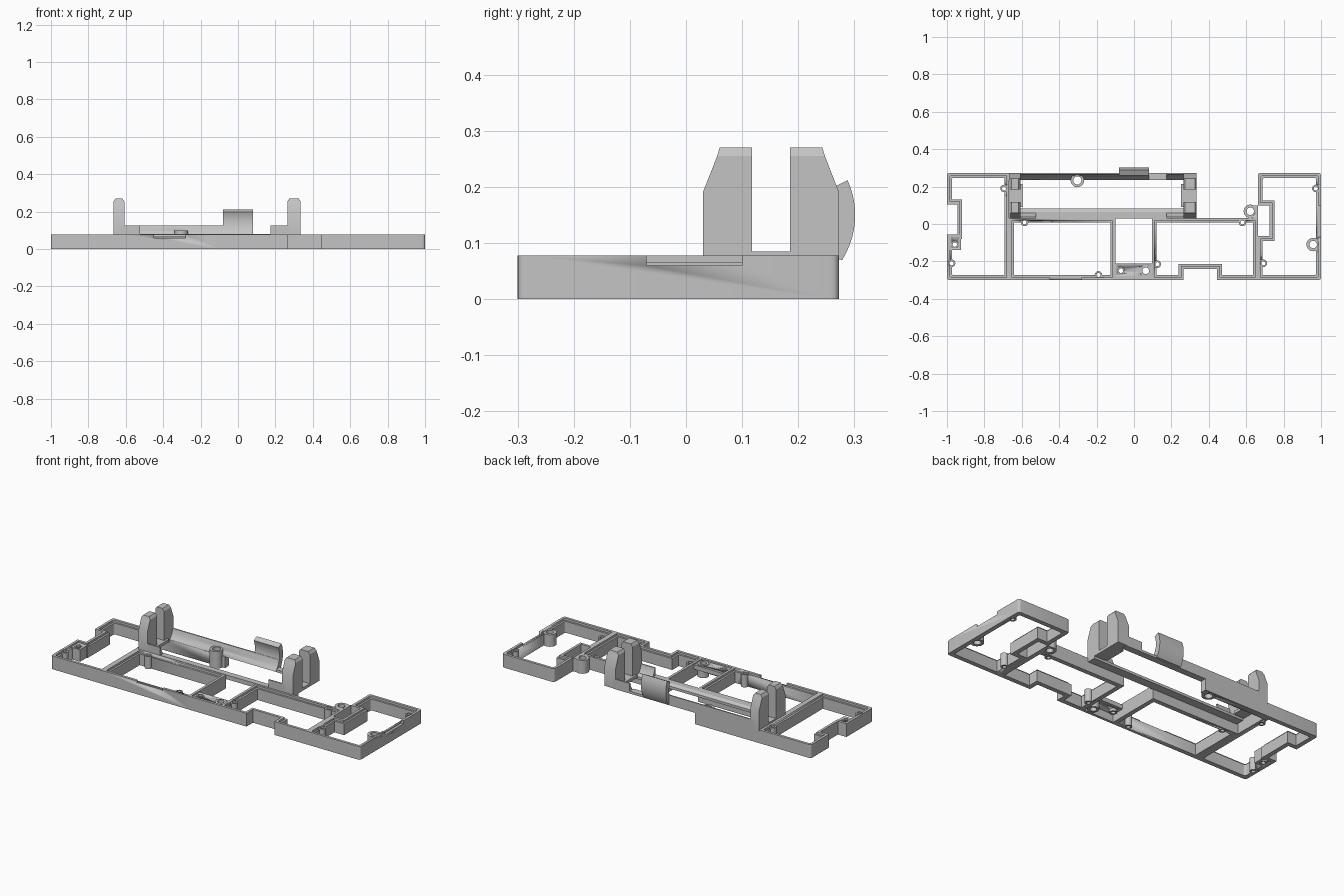
import bpy, bmesh, math
from mathutils import Vector

cube = bpy.data.objects.get("Cube")
if cube:
    bpy.data.objects.remove(cube)

grey = bpy.data.materials.new("light grey")
grey.use_nodes = True
COL = (0.55, 0.55, 0.55, 1)
grey.diffuse_color = COL
grey.node_tree.nodes["Principled BSDF"].inputs["Base Color"].default_value = COL

H, LEDGE = 0.078, 0.066      # rim height and inner ledge height


def finish(name, bm):
    bmesh.ops.recalc_face_normals(bm, faces=bm.faces)
    me = bpy.data.meshes.new(name)
    bm.to_mesh(me)
    bm.free()
    me.materials.append(grey)
    ob = bpy.data.objects.new(name, me)
    bpy.context.collection.objects.link(ob)
    bpy.ops.object.select_all(action='DESELECT')
    ob.select_set(True)
    bpy.context.view_layer.objects.active = ob
    bpy.ops.object.shade_smooth_by_angle(angle=math.radians(30))
    return ob


def loft(name, loops, closed=False):
    """Bridge equal-length loops; closed joins last to first, else caps the ends."""
    bm = bmesh.new()
    rows = [[bm.verts.new(p) for p in lp] for lp in loops]
    n = len(rows[0])
    for k in range(len(rows) if closed else len(rows) - 1):
        a, b = rows[k], rows[(k + 1) % len(rows)]
        for i in range(n):
            j = (i + 1) % n
            bm.faces.new((a[i], a[j], b[j], b[i]))
    if not closed:
        bm.faces.new(rows[0])
        bm.faces.new(rows[-1])
    return finish(name, bm)


def box(name, x0, x1, y0, y1, z0, z1):
    c = [(x0, y0), (x1, y0), (x1, y1), (x0, y1)]
    return loft(name, [[(x, y, z) for x, y in c] for z in (z0, z1)])


def prism(name, yz, x0, x1):
    return loft(name, [[(x, y, z) for y, z in yz] for x in (x0, x1)])


def circle(x, y, r, z, n=20):
    return [(x + r * math.cos(2 * math.pi * i / n),
             y + r * math.sin(2 * math.pi * i / n), z) for i in range(n)]


def tube(name, x, y, r, hole, z0, z1):
    return loft(name, [circle(x, y, r, z0), circle(x, y, r, z1),
                       circle(x, y, hole, z1), circle(x, y, hole, z0)], True)


def cut(ob, cutter):
    cutter.hide_render = True
    m = ob.modifiers.new("cut", 'BOOLEAN')
    m.operation, m.solver, m.object = 'DIFFERENCE', 'EXACT', cutter
    bpy.context.view_layer.objects.active = ob
    bpy.ops.object.modifier_apply(modifier="cut")
    bpy.data.objects.remove(cutter)


def boss(name, x, y, r, hole, z0, z1, *hosts):
    """Drilled boss; the hole also passes through the parts it stands in."""
    for ob in hosts:
        cut(ob, loft("drill", [circle(x, y, (r + hole) / 2, -0.1), circle(x, y, (r + hole) / 2, 0.2)]))
    tube(name, x, y, r, hole, z0, z1)


def fillet(pts, which, r, seg=4):
    """Round the listed corners."""
    out, n = [], len(pts)
    for i in range(n):
        p = Vector(pts[i])
        if i not in which:
            out.append(p)
            continue
        a = p + (Vector(pts[i - 1]) - p).normalized() * r
        b = p + (Vector(pts[(i + 1) % n]) - p).normalized() * r
        for k in range(seg + 1):
            t = k / seg
            out.append(a * (1 - t) ** 2 + p * 2 * t * (1 - t) + b * t * t)
    return out


def inset(pts, d):
    """Offset a counter-clockwise outline inward by d."""
    out, n = [], len(pts)
    for i, p in enumerate(pts):
        e1 = (p - pts[i - 1]).normalized()
        e2 = (pts[(i + 1) % n] - p).normalized()
        n1, n2 = Vector((-e1.y, e1.x)), Vector((-e2.y, e2.x))
        out.append(p + (n1 + n2) * d / (1 + n1.dot(n2)))
    return out


def bay(name, corners, rounded, lip=0.015, wall=0.026):
    """Ring wall with an inner ledge; only outside corners are rounded."""
    sharp = [Vector(c) for c in corners]
    o, l, w = (fillet(ps, rounded, r) for ps, r in
               ((sharp, 0.016), (inset(sharp, lip), 0.014), (inset(sharp, wall), 0.012)))
    at = lambda ps, z: [(p.x, p.y, z) for p in ps]
    return loft(name, [at(o, 0), at(o, H), at(l, H), at(l, LEDGE), at(w, LEDGE), at(w, 0)], True)


# Four open bays of the base frame
end_r = bay("right_end_bay", [(-1, -0.3), (-0.6675, -0.3), (-0.6675, 0.273), (-1, 0.273),
                              (-1, 0.105), (-0.945, 0.105), (-0.945, -0.055), (-1, -0.055)],
            (0, 3))
mid_r = bay("right_middle_bay", [(-0.6675, -0.3), (-0.1, -0.3), (-0.1, 0.033), (-0.6675, 0.033)], ())
mid_l = bay("left_middle_bay", [(0.095, -0.3), (0.265, -0.3), (0.265, -0.24), (0.445, -0.24),
                                (0.445, -0.3), (0.662, -0.3), (0.662, 0.033), (0.095, 0.033)], ())
end_l = bay("left_end_bay", [(0.662, -0.3), (1, -0.3), (1, 0.273), (0.662, 0.273),
                             (0.662, 0.1), (0.725, 0.1), (0.725, -0.065), (0.662, -0.065)],
            (1, 2, 3))

# Shallow cable notches in the rim
cut(mid_r, box("cutter", -0.45, -0.28, -0.32, -0.285, 0.06, 0.1))
cut(end_l, box("cutter", 0.985, 1.02, -0.07, 0.1, 0.06, 0.1))

# Centre bridge between the middle bays
box("centre_front_wall", -0.1, 0.095, -0.3, -0.285, 0, H)
plate = box("centre_plate", -0.1, 0.095, -0.285, -0.21, 0.045, 0.07)
boss("centre_boss", 0.063, -0.25, 0.031, 0.018, 0, 0.074, plate)
boss("centre_small_boss", -0.07, -0.25, 0.02, 0.012, 0.03, 0.074, plate)

# Screw bosses in the bay corners
for i, (host, x, y) in enumerate([
        (end_r, -0.695, 0.19), (end_r, -0.975, -0.21), (mid_r, -0.585, 0.008),
        (mid_r, -0.19, -0.272), (mid_l, 0.125, -0.215), (mid_l, 0.58, 0.008),
        (end_l, 0.972, 0.19), (end_l, 0.692, -0.21)]):
    boss(f"screw_boss_{i + 1}", x, y, 0.02, 0.011, 0, 0.074, host)

# Larger bosses and pads
web = box("joint_boss_web", 0.635, 0.662, 0.033, 0.1, 0, H)
boss("joint_boss", 0.622, 0.068, 0.036, 0.02, 0, H, web, mid_l)
boss("left_side_boss", 0.958, -0.11, 0.036, 0.02, 0, 0.07, end_l)
pad = box("right_side_pad", -0.985, -0.925, -0.14, -0.055, 0, 0.07)
boss("right_side_boss", -0.958, -0.11, 0.02, 0.012, 0, 0.072, pad, end_r)

# Cylinder holder: cradle centred on CY, CZ
CY, CZ, RIN = 0.1515, 0.15, 0.117


def arc(r, z0, z1, n=10):
    a0, a1 = math.asin((z0 - CZ) / r), math.asin((z1 - CZ) / r)
    return [(CY + r * math.cos(a0 + (a1 - a0) * i / n),
             CZ + r * math.sin(a0 + (a1 - a0) * i / n)) for i in range(n + 1)]


def mirror(yz):
    return [(2 * CY - y, z) for y, z in yz]


cradle = arc(RIN, 0.067, 0.125) + [(0.273, 0.125), (0.273, 0.066), (0.24, 0.066)]
rear = prism("cradle_rear_wall", cradle, -0.63, 0.08)
for name, x0, x1 in (("right", -0.63, -0.525), ("left", 0.175, 0.28)):
    prism(f"cradle_front_stub_{name}", mirror(cradle), x0, x1)
prism("cradle_rear_stub_left", cradle, 0.175, 0.28)
box("cradle_rear_strip", 0.08, 0.175, 0.235, 0.273, 0.066, 0.08)
prism("cradle_front_rail", [(0.03, 0.055), (0.082, 0.055), (0.082, 0.07), (0.065, 0.08),
                            (0.03, 0.08)], -0.66, 0.335)
base = box("rear_base_wall", -0.6675, -0.25, 0.235, 0.273, 0, 0.07)
boss("cradle_boss", -0.303, 0.233, 0.036, 0.022, 0, 0.1, rear, base)

# Retaining clip: curved tab behind the cradle
prism("clip_tab", arc(0.15, 0.07, 0.212) + arc(0.119, 0.075, 0.198)[::-1], -0.08, 0.08)

# Slotted end posts with chamfered tops
for name, xo, xi in (("right", -0.665, -0.608), ("left", 0.335, 0.264)):
    s = 1 if xi > xo else -1
    box(f"post_foot_{name}", min(xo, xi), max(xo, xi), 0.03, 0.273, 0.068, 0.085)
    prong = [(0.03, 0.07), (0.118, 0.07), (0.118, 0.255), (0.0555, 0.255), (0.03, 0.19)]
    tip = [(0.0555, 0.255), (0.118, 0.255), (0.118, 0.27), (0.06, 0.27)]
    for side, f in (("front", lambda p: p), ("rear", mirror)):
        prism(f"post_{name}_{side}", f(prong), xo, xi)
        # tapered cap on each prong
        a, b = f(tip[:2]), f(tip[2:][::-1])
        loft(f"post_cap_{name}_{side}", [
            [(xo, *a[0]), (xi, *a[0]), (xi, *a[1]), (xo, *a[1])],
            [(xo + s * 0.01, *b[0]), (xi - s * 0.01, *b[0]),
             (xi - s * 0.01, *b[1]), (xo + s * 0.01, *b[1])]])
    # contact ledge inside the post
    box(f"contact_ledge_{name}", min(xi, xi + s * 0.012), max(xi, xi + s * 0.012),
        0.09, 0.215, 0.068, 0.085)
